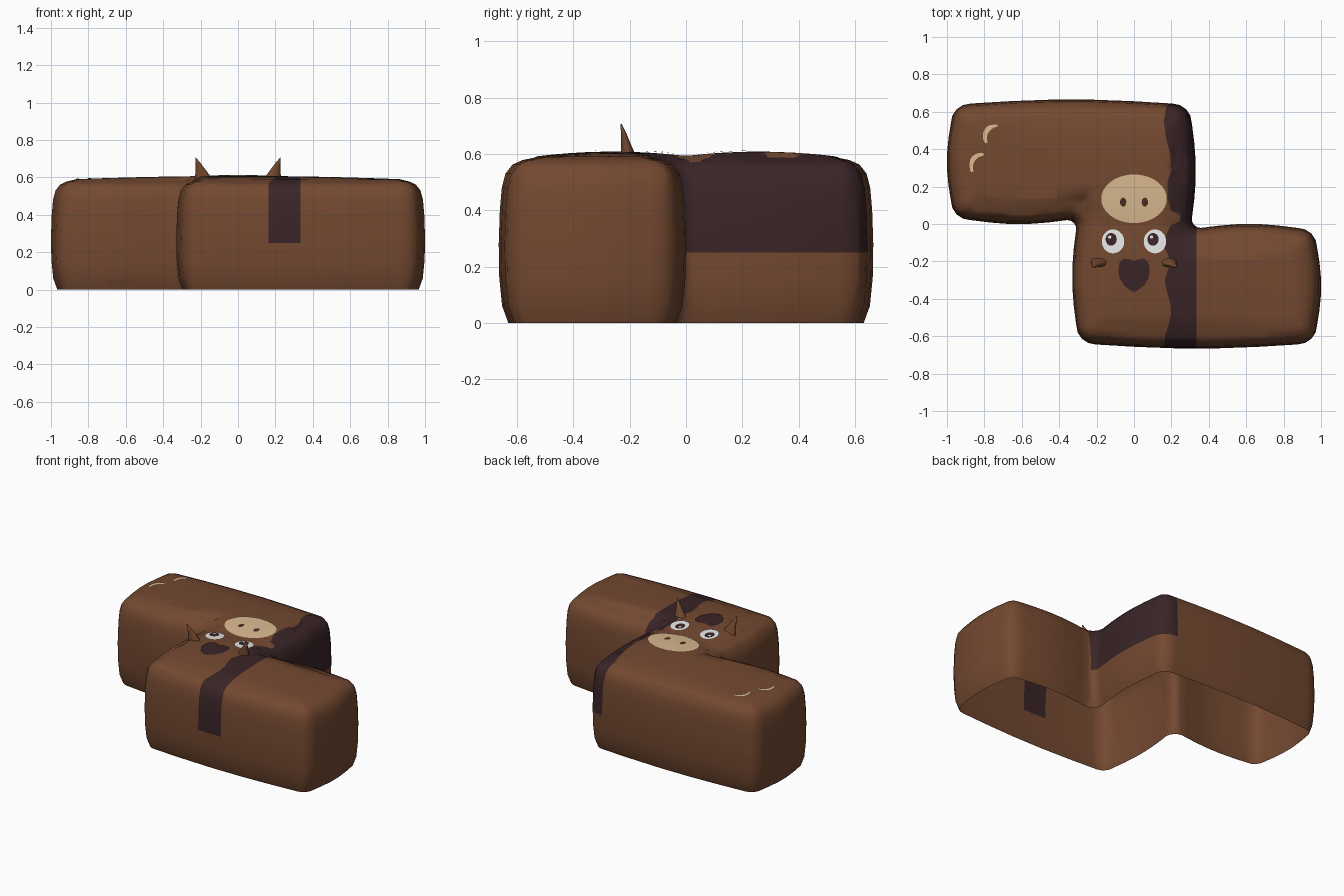
import bpy, bmesh, math
from mathutils import Vector

if "Cube" in bpy.data.objects:
    bpy.data.objects.remove(bpy.data.objects["Cube"])


def material(name, rgb):
    m = bpy.data.materials.new(name)
    m.diffuse_color = (*rgb, 1)
    m.use_nodes = True
    m.node_tree.nodes["Principled BSDF"].inputs["Base Color"].default_value = m.diffuse_color
    return m


BROWN = material("brown hide", (0.172, 0.066, 0.030))
DARK = material("dark patch", (0.042, 0.018, 0.020))
TAN = material("tan muzzle", (0.70, 0.49, 0.28))
WHITE = material("eye white", (0.80, 0.80, 0.80))
NOSTRIL = material("nostril brown", (0.07, 0.027, 0.014))


def top_height(x, y):
    """Softly crowned upper surface."""
    a = max(0, 1 - ((abs(y) - 0.26) / 0.3) ** 2)
    b = max(0, 1 - (x / 0.95) ** 2)
    return 0.587 + 0.021 * a * b


def make_object(name, bm, mats):
    me = bpy.data.meshes.new(name)
    bm.to_mesh(me)
    bm.free()
    for m in mats:
        me.materials.append(m)
    for p in me.polygons:
        p.use_smooth = True
    ob = bpy.data.objects.new(name, me)
    bpy.context.collection.objects.link(ob)
    return ob


# ---- body: rounded zigzag outline, stacked in rings, open underneath ----
half = [(-0.305, -0.64), (0.975, -0.64), (0.975, -0.025), (0.305, -0.025)]
CORNERS = [Vector(c) for c in half] + [Vector((-x, -y)) for x, y in half]


def outline(d):
    """Outline inset by d, with round corners and slightly bulging sides."""
    n = len(CORNERS)
    arcs, normals = [], []
    for i, p in enumerate(CORNERS):
        e1 = (p - CORNERS[i - 1]).normalized()
        e2 = (CORNERS[(i + 1) % n] - p).normalized()
        n1, n2 = Vector((-e1.y, e1.x)), Vector((-e2.y, e2.x))
        s = 1 if e1.cross(e2) > 0 else -1
        r = max(0.10 - d, 0.03) if s > 0 else 0.05 + d * 0.6
        c = p + d * (n1 + n2) + s * r * (n1 + n2)
        arcs.append([c - s * r * (n1 * math.cos(t) + n2 * math.sin(t))
                     for t in [k * math.pi / 8 for k in range(5)]])
        normals.append(n2)
    pts = []
    for i in range(n):
        pts += arcs[i]
        a, b = arcs[i][-1], arcs[(i + 1) % n][0]
        for f in (0.2, 0.4, 0.6, 0.8):
            pts.append(a.lerp(b, f) - normals[i] * 0.022 * math.sin(math.pi * f))
    return pts


bm = bmesh.new()
profile = [(0.03, 0), (0.008, 0.06), (-0.002, 0.16), (-0.004, 0.28), (0, 0.40),
           (0.007, 0.48), (0.02, 0.53), (0.045, 0.562), (0.08, 0.578), (0.13, 0.588)]
rings = [[bm.verts.new((p.x, p.y, z)) for p in outline(d)] for d, z in profile]
for lo, hi in zip(rings, rings[1:]):
    for i in range(len(lo)):
        j = (i + 1) % len(lo)
        bm.faces.new((lo[i], lo[j], hi[j], hi[i]))
top = bm.faces.new(rings[-1])
bmesh.ops.triangulate(bm, faces=[top])


def cut(co, no, faces=None):
    faces = faces or bm.faces[:]
    geom = set(faces)
    for f in faces:
        geom.update(f.edges)
        geom.update(f.verts)
    bmesh.ops.bisect_plane(bm, geom=list(geom), dist=1e-5, plane_co=co, plane_no=no)


# wavy left border of the dark band, as (y, x)
wave = [(-0.70, 0.16), (-0.60, 0.165), (-0.54, 0.185), (-0.48, 0.198), (-0.42, 0.193),
        (-0.36, 0.175), (-0.30, 0.165), (-0.25, 0.18), (-0.20, 0.197), (-0.13, 0.165),
        (-0.07, 0.168), (-0.01, 0.195), (0.015, 0.245), (0.05, 0.245), (0.07, 0.20),
        (0.14, 0.178), (0.22, 0.178), (0.29, 0.20), (0.38, 0.195), (0.45, 0.172),
        (0.55, 0.16), (0.62, 0.172), (0.70, 0.215)]


def border(y):
    for (y0, x0), (y1, x1) in zip(wave, wave[1:]):
        if y0 <= y <= y1:
            return x0 + (x1 - x0) * (y - y0) / (y1 - y0)
    return 0.16


cut((0, 0, 0.25), (0, 0, 1))
cut((0.335, 0, 0), (1, 0, 0))
for k in range(-6, 7):
    cut((k * 0.14, 0, 0), (1, 0, 0))
for y, x in wave[1:-1]:
    cut((0, y, 0), (0, 1, 0))
for (y0, x0), (y1, x1) in zip(wave, wave[1:]):
    strip = [f for f in bm.faces if y0 < f.calc_center_median().y < y1]
    if strip:
        cut((x0, y0, 0), Vector((y1 - y0, x0 - x1, 0)).normalized(), strip)
for f in bm.faces:
    c = f.calc_center_median()
    f.material_index = int(border(c.y) < c.x < 0.335 and c.z > 0.25)
for v in bm.verts:
    if v.co.z > 0.5875:
        v.co.z = top_height(v.co.x, v.co.y)
make_object("body", bm, [BROWN, DARK])


# ---- painted face details: thin plates following the top ----
def plate(name, cx, cy, pts, lift, mat):
    b = bmesh.new()

    def vert(x, y):
        return b.verts.new((x, y, top_height(x, y) + lift))
    mid = vert(cx, cy)
    prev = None
    for k in (0.25, 0.5, 0.75, 1):
        ring = [vert(cx + px * k, cy + py * k) for px, py in pts]
        for i in range(len(ring)):
            j = (i + 1) % len(ring)
            if prev:
                b.faces.new((prev[i], ring[i], ring[j], prev[j]))
            else:
                b.faces.new((mid, ring[i], ring[j]))
        prev = ring
    return make_object(name, b, [mat])


def ellipse(rx, ry, n=28):
    return [(rx * math.cos(2 * math.pi * i / n), ry * math.sin(2 * math.pi * i / n)) for i in range(n)]


plate("muzzle", 0, 0.135, ellipse(0.175, 0.13, 40), 0.004, TAN)
right = [(0.02, -0.09), (0.055, -0.062), (0.08, -0.02), (0.084, 0.025),
         (0.077, 0.06), (0.055, 0.08), (0.03, 0.078)]
blaze = [(0, -0.098)] + right + [(0, 0.068)] + [(-x, y) for x, y in reversed(right)]
plate("forehead_patch", 0, -0.265, blaze, 0.004, DARK)
for side, sx in (("left", -1), ("right", 1)):
    plate(side + "_nostril", sx * 0.058, 0.117, ellipse(0.017, 0.024, 16), 0.007, NOSTRIL)
    plate(side + "_eye", sx * 0.112, -0.093, ellipse(0.06, 0.064), 0.005, WHITE)
    px = sx * 0.112 - 0.01
    plate(side + "_pupil", px, -0.082, ellipse(0.03, 0.034, 20), 0.007, DARK)
    plate(side + "_glint", px - 0.008, -0.07, ellipse(0.009, 0.009, 10), 0.009, WHITE)

    # ears: small pointed cones leaning outward
    b = bmesh.new()
    loops = []
    for cx, cy, z, rx, ry in ((0.182, -0.203, 0.585, 0.05, 0.03), (0.196, -0.212, 0.63, 0.031, 0.019),
                              (0.213, -0.222, 0.675, 0.014, 0.010), (0.226, -0.23, 0.706, 0.002, 0.002)):
        loops.append([b.verts.new((sx * (cx + x), cy + y, z)) for x, y in ellipse(rx, ry, 10)])
    for lo, hi in zip(loops, loops[1:]):
        for i in range(10):
            j = (i + 1) % 10
            b.faces.new((lo[i], lo[j], hi[j], hi[i]))
    b.faces.new(loops[-1])
    bmesh.ops.recalc_face_normals(b, faces=b.faces[:])
    make_object(side + "_ear", b, [BROWN])

# ---- curved hair marks near the rear corner ----
for n, (cx, cy) in enumerate([(-0.735, 0.465), (-0.81, 0.31)]):
    b = bmesh.new()
    prev = None
    for k in range(11):
        t = math.radians(85 + 125 * k / 10)
        w = 0.013 * (0.5 + 0.5 * math.sin(math.pi * k / 10))
        row = []
        for r in (0.062 + w, 0.062 - w):
            x, y = cx + r * math.cos(t), cy + r * math.sin(t)
            row.append(b.verts.new((x, y, top_height(x, y) + 0.005)))
        if prev:
            b.faces.new((prev[0], row[0], row[1], prev[1]))
        prev = row
    make_object("hair_mark_%d" % (n + 1), b, [TAN])
